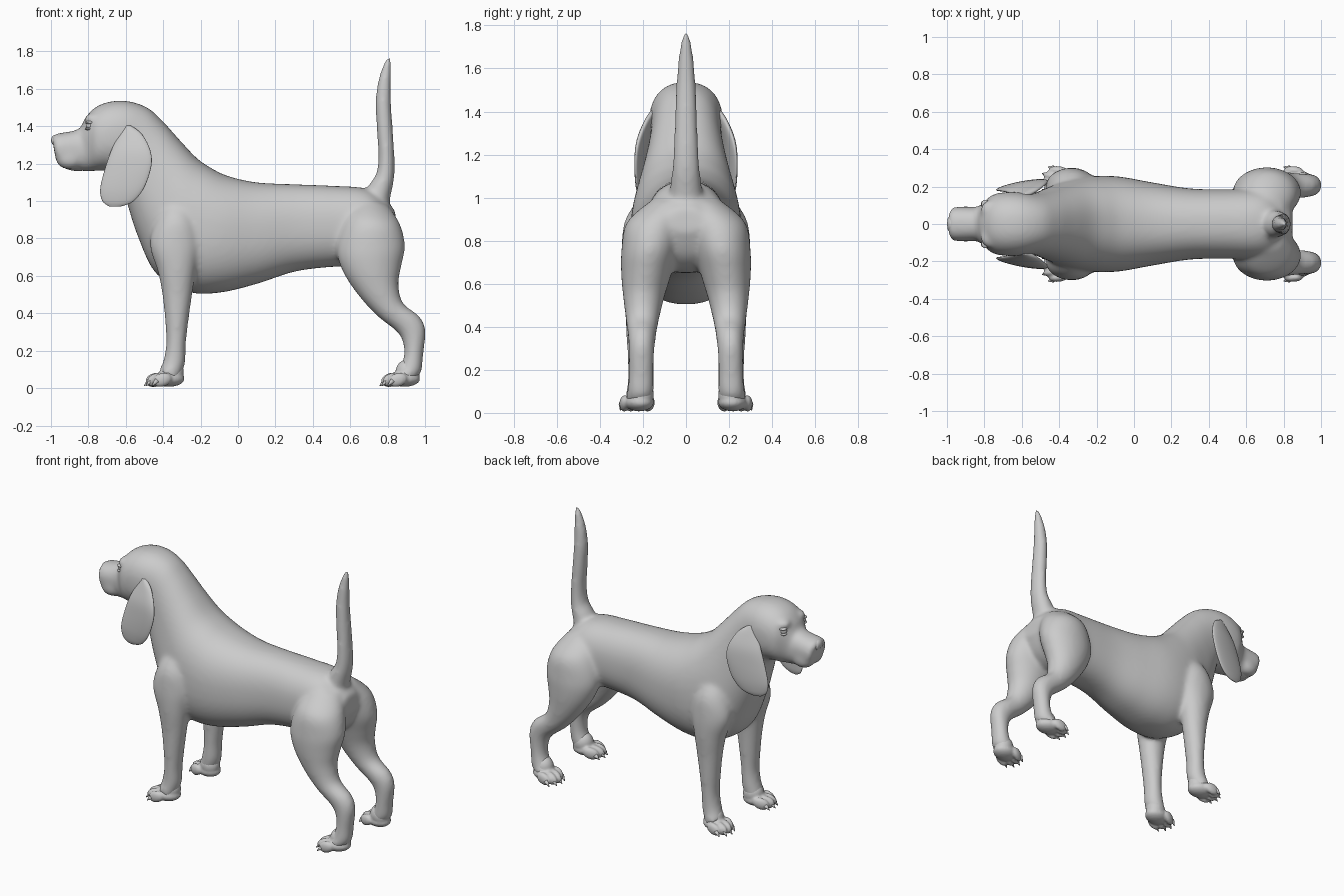
import bpy, bmesh, math
from mathutils import Matrix


def spow(v, e):
    return math.copysign(abs(v) ** e, v)


def loft(bm, secs, side=1, e=1.0, n=44, sub=5, skew=0.0):
    """Skin rings. Each section: edge A (x, z), edge B (x, z), centre y, half width."""
    rows = []
    for i in range(len(secs) - 1):
        p0, p1, p2, p3 = (secs[min(max(i + k, 0), len(secs) - 1)] for k in (-1, 0, 1, 2))
        for j in range(sub):
            t = j / sub
            rows.append([0.5 * (2 * b + (c - a) * t + (2 * a - 5 * b + 4 * c - d) * t * t
                                + (3 * b - a - 3 * c + d) * t ** 3)
                         for a, b, c, d in zip(p0, p1, p2, p3)])
    rows.append(secs[-1])
    rings = []
    for ax, az, bx, bz, cy, w in rows:
        ring = []
        for k in range(n):
            a = 2 * math.pi * k / n
            u, v = spow(math.cos(a), e), spow(math.sin(a), e)
            dx = (bx - ax) / 2 * u
            ring.append(bm.verts.new(((ax + bx) / 2 + dx, side * (cy + w * v + skew * dx),
                                      (az + bz) / 2 + (bz - az) / 2 * u)))
        rings.append(ring)
    for r, q in zip(rings, rings[1:]):
        for k in range(n):
            bm.faces.new((r[k], r[(k + 1) % n], q[(k + 1) % n], q[k]))
    bm.faces.new(rings[0])
    bm.faces.new(rings[-1])


def ball(bm, loc, size, m=Matrix(), tilt=0.0, pitch=0.0):
    mat = (m @ Matrix.Translation(loc) @ Matrix.Rotation(tilt, 4, 'Z')
           @ Matrix.Rotation(pitch, 4, 'Y') @ Matrix.Diagonal((*size, 1)))
    bmesh.ops.create_uvsphere(bm, u_segments=24, v_segments=14, radius=1, matrix=mat)


def finish(bm, name, voxel=0, smooth=0):
    """Make the object; optionally fuse its volumes and soften the joins."""
    bmesh.ops.recalc_face_normals(bm, faces=bm.faces)
    me = bpy.data.meshes.new(name)
    bm.to_mesh(me)
    bm.free()
    for p in me.polygons:
        p.use_smooth = True
    ob = bpy.data.objects.new(name, me)
    bpy.context.collection.objects.link(ob)
    if voxel:
        rm = ob.modifiers.new("fuse", 'REMESH')
        rm.mode, rm.voxel_size, rm.use_smooth_shade = 'VOXEL', voxel, True
        sm = ob.modifiers.new("soften", 'SMOOTH')
        sm.factor, sm.iterations = .5, smooth


# Rump, torso, neck and head in one run
trunk = [
    (.84, .95, .85, .84, 0, .08), (.78, 1.01, .79, .72, 0, .14), (.68, 1.068, .68, .655, 0, .185),
    (.5, 1.082, .5, .648, 0, .185), (.3, 1.09, .3, .622, 0, .19), (.1, 1.10, .1, .557, 0, .222),
    (-.05, 1.133, -.1, .51, 0, .253), (-.14, 1.175, -.27, .515, 0, .257),
    (-.22, 1.23, -.44, .615, 0, .24), (-.31, 1.325, -.535, .81, 0, .203),
    (-.40, 1.425, -.587, .97, 0, .175), (-.48, 1.497, -.62, 1.09, 0, .163),
    (-.58, 1.533, -.66, 1.15, 0, .17), (-.68, 1.533, -.70, 1.163, 0, .17),
    (-.765, 1.50, -.75, 1.162, 0, .156), (-.82, 1.44, -.79, 1.16, 0, .113),
    (-.845, 1.39, -.83, 1.16, 0, .092), (-.90, 1.372, -.89, 1.17, 0, .092),
    (-.975, 1.36, -.955, 1.19, 0, .09), (-.995, 1.342, -.975, 1.225, 0, .07)]
tail = [
    (.67, 1.0, .80, .93, 0, .08), (.70, 1.085, .815, 1.02, 0, .074), (.74, 1.15, .835, 1.12, 0, .064),
    (.75, 1.25, .837, 1.24, 0, .057), (.74, 1.4, .827, 1.4, 0, .052),
    (.735, 1.54, .819, 1.54, 0, .045), (.75, 1.65, .82, 1.66, 0, .035),
    (.777, 1.735, .822, 1.74, 0, .021), (.793, 1.768, .82, 1.772, 0, .01)]
hind = [
    (.64, 1.02, .80, .98, .07, .07), (.57, .90, .865, .88, .142, .13), (.528, .75, .893, .76, .168, .132),
    (.557, .63, .873, .65, .185, .116), (.64, .50, .858, .555, .197, .094),
    (.745, .385, .883, .455, .203, .075), (.85, .30, .97, .385, .205, .064),
    (.882, .24, 1.003, .31, .207, .059), (.887, .17, .991, .18, .208, .058),
    (.86, .105, .978, .08, .212, .063), (.82, .07, .92, .03, .22, .066)]
fore = [
    (-.36, 1.06, -.26, 1.05, .12, .05), (-.43, .92, -.22, .90, .18, .097),
    (-.472, .77, -.20, .78, .203, .096), (-.428, .62, -.222, .65, .21, .088),
    (-.405, .50, -.243, .51, .21, .076), (-.39, .36, -.263, .37, .21, .068),
    (-.384, .24, -.278, .24, .21, .062), (-.40, .145, -.283, .13, .21, .062),
    (-.42, .09, -.32, .035, .22, .066)]

body, paws, claws = bmesh.new(), bmesh.new(), bmesh.new()
loft(body, trunk, e=.86)
loft(body, tail)
for s in (1, -1):
    loft(body, hind, s)
    loft(body, fore, s)
    # Brow and cheek
    ball(body, (-.775, s * .08, 1.44), (.05, .045, .03), tilt=s * .7)
    ball(body, (-.90, s * .045, 1.225), (.075, .052, .058))
    # Paws: ankle, pad and four toes with short claws
    for x in (-.36, .90):
        m = Matrix.Translation((x, s * .215, 0)) @ Matrix.Rotation(-.25 * s, 4, 'Z')
        ball(paws, (.008, -s * .004, .085), (.065, .06, .07), m)
        ball(paws, (-.01, 0, .05), (.085, .067, .043), m)
        for off, fwd in ((-.058, .062), (-.02, .084), (.02, .084), (.058, .062)):
            ball(paws, (-fwd, off, .044), (.053, .023, .037), m, off * 3, -.3)
            c = m @ Matrix.Translation((-fwd - .043, off * 1.08, .026)) @ Matrix.Rotation(-2.35, 4, 'Y')
            bmesh.ops.create_cone(claws, segments=12, radius1=.015, radius2=.002, depth=.04,
                                  cap_ends=True, matrix=c)
finish(body, "body", .011, 22)
finish(paws, "paws", .008, 5)
finish(claws, "claws")

# Hanging ears, flaring outward toward the rear
ears = bmesh.new()
ear = [
    (-.605, 1.405, -.575, 1.405, .150, .014), (-.64, 1.35, -.515, 1.36, .170, .02),
    (-.682, 1.26, -.47, 1.275, .196, .024), (-.718, 1.15, -.463, 1.19, .206, .022),
    (-.737, 1.06, -.50, 1.075, .206, .019), (-.725, 1.0, -.56, .998, .200, .014),
    (-.69, .972, -.63, .97, .196, .005)]
for s in (1, -1):
    loft(ears, ear, s, skew=.2)
finish(ears, "ears")

# Eyes and eyelids
eyes, lids = bmesh.new(), bmesh.new()
for s in (1, -1):
    ball(eyes, (-.792, s * .1, 1.403), (.022, .022, .019))
    ball(lids, (-.787, s * .098, 1.42), (.026, .034, .011), tilt=s * .7)
    ball(lids, (-.79, s * .096, 1.386), (.023, .034, .009), tilt=s * .7)
finish(eyes, "eyes")
finish(lids, "eyelids")

# Nose with two rounded wings
nose = bmesh.new()
ball(nose, (-.975, 0, 1.325), (.025, .042, .03))
for s in (1, -1):
    ball(nose, (-.981, s * .022, 1.318), (.017, .02, .021))
finish(nose, "nose", .005, 4)

# Lower jaw
jaw = bmesh.new()
ball(jaw, (-.855, 0, 1.195), (.085, .06, .034))
finish(jaw, "lower_jaw")
